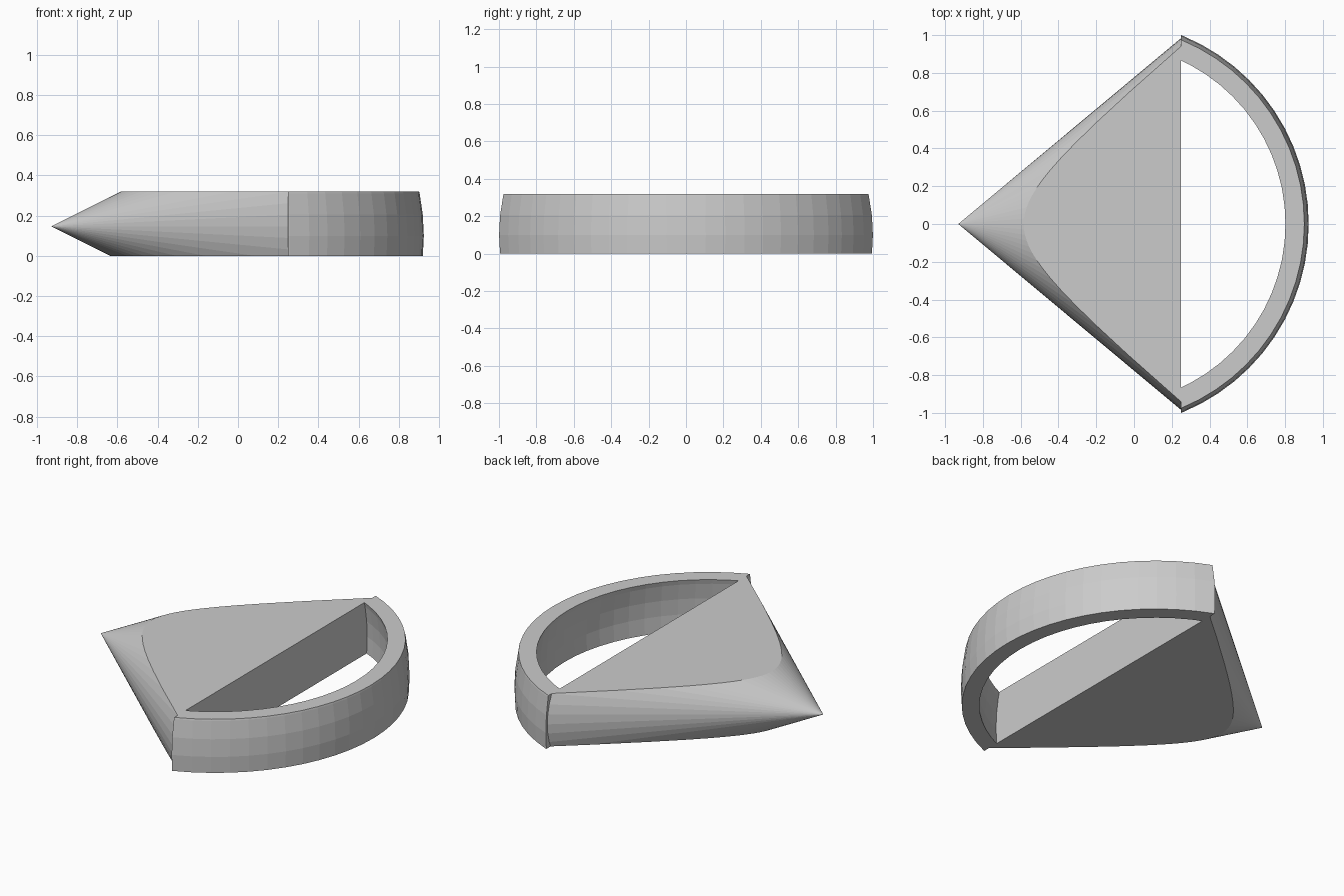
import bpy, bmesh
from mathutils import Matrix, Vector

if "Cube" in bpy.data.objects:
    bpy.data.objects.remove(bpy.data.objects["Cube"])

HEIGHT = 0.32
SPLIT_X = 0.25      # plane where the cone ends and the hoop starts

grey = bpy.data.materials.new("light grey")
grey.diffuse_color = (0.6, 0.6, 0.6, 1)
grey.use_nodes = True
grey.node_tree.nodes["Principled BSDF"].inputs["Base Color"].default_value = grey.diffuse_color


def slice_off(bm, point, normal):
    """Cut away everything on the normal side and cap the cut (holes kept)."""
    geom = bm.verts[:] + bm.edges[:] + bm.faces[:]
    res = bmesh.ops.bisect_plane(bm, geom=geom, dist=1e-6, plane_co=Vector(point),
                                 plane_no=Vector(normal), clear_outer=True)
    edges = [e for e in res["geom_cut"]
             if isinstance(e, bmesh.types.BMEdge) and e.is_boundary]
    bmesh.ops.triangle_fill(bm, edges=edges, use_beauty=True, normal=Vector(normal))


def finish(bm, name):
    # Trim to the flat slab between the ground and the top
    slice_off(bm, (0, 0, HEIGHT), (0, 0, 1))
    slice_off(bm, (0, 0, 0), (0, 0, -1))
    bmesh.ops.recalc_face_normals(bm, faces=bm.faces[:])
    mesh = bpy.data.meshes.new(name)
    bm.to_mesh(mesh)
    bm.free()
    mesh.materials.append(grey)
    obj = bpy.data.objects.new(name, mesh)
    bpy.context.collection.objects.link(obj)


# Pointed body: flattened cone lying along x, tip to the left
TIP_X, TIP_Z = -0.93, 0.147
length = SPLIT_X - TIP_X
bm = bmesh.new()
bmesh.ops.create_cone(bm, cap_ends=True, segments=64, radius1=1, radius2=0, depth=1)
place = Matrix(((0, 0, -length, (SPLIT_X + TIP_X) / 2),
                (0, 0.985, 0, 0),
                (0.59, 0, 0, TIP_Z),
                (0, 0, 0, 1)))
bmesh.ops.transform(bm, matrix=place, verts=bm.verts[:])
bmesh.ops.remove_doubles(bm, verts=bm.verts[:], dist=1e-5)
finish(bm, "pointed_body")

# Hoop: slice of a hollow sphere to the right of the split
bm = bmesh.new()
for radius in (1.078, 0.981):
    bmesh.ops.create_uvsphere(bm, u_segments=64, v_segments=32, radius=radius,
                              matrix=Matrix.Translation((-0.153, 0, 0.1)))
slice_off(bm, (SPLIT_X, 0, 0), (-1, 0, 0))
finish(bm, "half_hoop")
